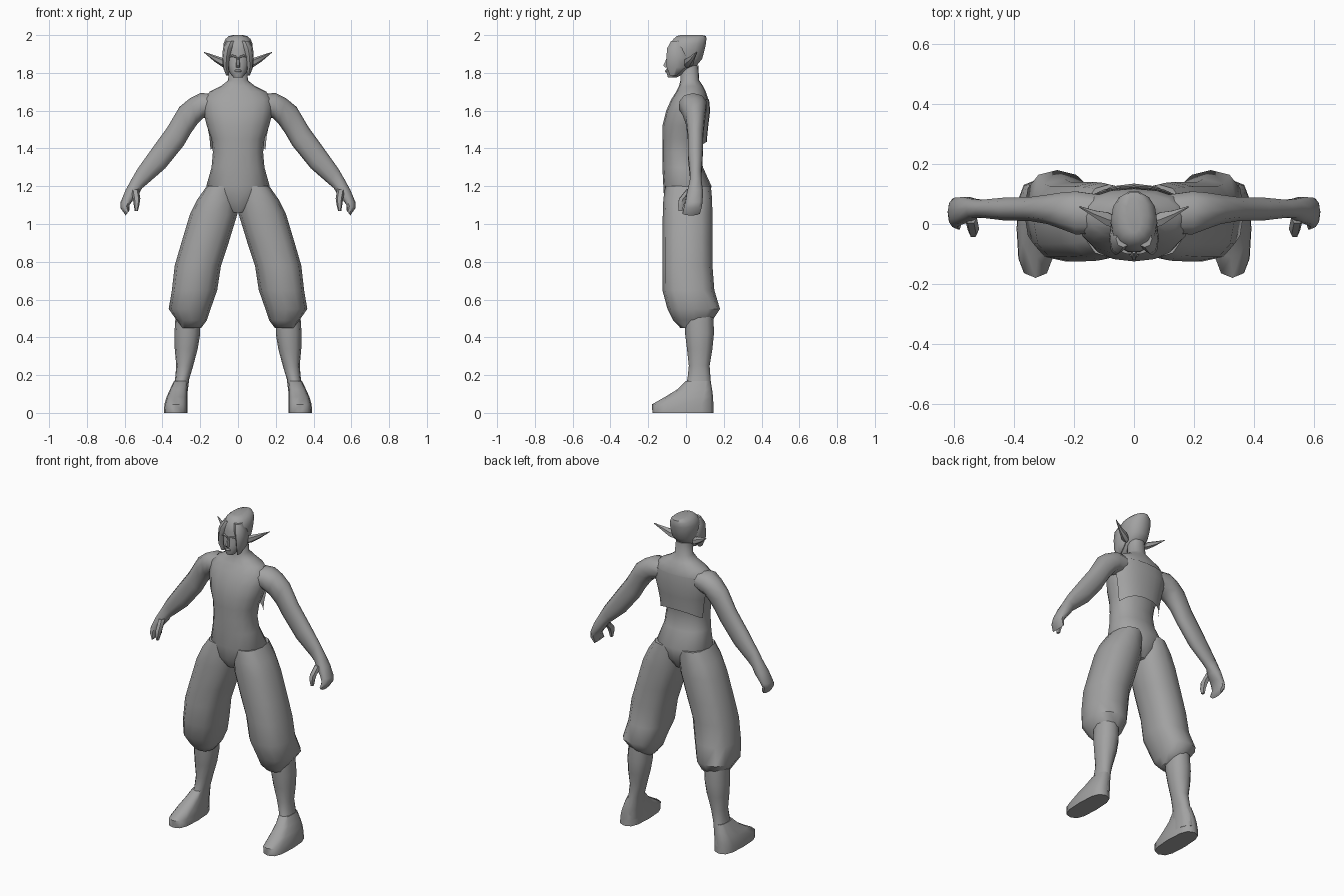
import bpy, bmesh, math

grey = bpy.data.materials.new("plain_grey")
grey.diffuse_color = (0.36, 0.36, 0.36, 1)


def spow(v, p):
    return math.copysign(abs(v) ** p, v)


def loft(name, rings, n=12, power=0.9, mirror=False, arc=None, smooth=50):
    """Skin rings (xa, za, xb, zb, y0, y1): two edge points in XZ plus a depth range."""
    bm = bmesh.new()
    rows = []
    for xa, za, xb, zb, y0, y1 in rings:
        row = []
        for i in range(n):
            if arc:
                a = math.radians(arc[0] + (arc[1] - arc[0]) * i / (n - 1))
            else:
                a = 2 * math.pi * i / n
            c, s = spow(math.cos(a), power), spow(math.sin(a), power)
            row.append(bm.verts.new(((xa + xb) / 2 + c * (xb - xa) / 2,
                                     (y0 + y1) / 2 + s * (y1 - y0) / 2,
                                     (za + zb) / 2 + c * (zb - za) / 2)))
        rows.append(row)
    for r0, r1 in zip(rows, rows[1:]):
        for i in range(n - 1 if arc else n):
            j = (i + 1) % n
            bm.faces.new((r0[i], r0[j], r1[j], r1[i]))
    if not arc:
        bm.faces.new(rows[0])
        bm.faces.new(rows[-1])
    bmesh.ops.recalc_face_normals(bm, faces=bm.faces)
    me = bpy.data.meshes.new(name)
    bm.to_mesh(me)
    bm.free()
    me.materials.append(grey)
    ob = bpy.data.objects.new(name, me)
    bpy.context.collection.objects.link(ob)
    if mirror:
        ob.modifiers.new("mirror", 'MIRROR').use_mirror_merge = False
    bpy.ops.object.select_all(action='DESELECT')
    ob.select_set(True)
    bpy.context.view_layer.objects.active = ob
    bpy.ops.object.shade_smooth_by_angle(angle=math.radians(smooth))
    return ob


def level(rows):
    """Horizontal rings from (z, x0, x1, y0, y1)."""
    return [(x0, z, x1, z, y0, y1) for z, x0, x1, y0, y1 in rows]


def centred(rows):
    """Horizontal symmetric rings from (z, half_width, y0, y1)."""
    return level([(z, -w, w, y0, y1) for z, w, y0, y1 in rows])


# Torso from pelvis to neck
loft("torso", centred([
    (1.06, .05, -.08, .08), (1.12, .12, -.115, .12), (1.20, .168, -.12, .135),
    (1.30, .14, -.125, .09), (1.38, .133, -.125, .075), (1.45, .14, -.125, .085),
    (1.52, .165, -.125, .105), (1.60, .185, -.105, .12), (1.66, .185, -.078, .118),
    (1.70, .15, -.052, .105), (1.73, .09, -.037, .09), (1.76, .053, -.03, .07),
    (1.84, .046, -.03, .065)]), n=16)

# Short back garment with a loose hem, lower at the sides
back = loft("back_vest", centred([
    (1.66, .18, -.07, .122), (1.60, .187, -.09, .128), (1.52, .168, -.09, .118),
    (1.46, .156, -.09, .112), (1.41, .15, -.09, .11)]), n=11, arc=(15, 165))
for v in back.data.vertices:
    if v.co.z < 1.42:
        v.co.z += .025 - .045 * (abs(v.co.x) / .15) ** 3

# Baggy trouser legs gathered below the knee
loft("trouser_leg", level([
    (1.20, .0, .166, -.11, .132), (1.13, .0, .215, -.12, .138), (1.05, .004, .255, -.123, .14),
    (.90, .05, .30, -.125, .14), (.78, .09, .335, -.125, .14), (.65, .11, .35, -.125, .15),
    (.55, .145, .367, -.098, .18), (.49, .165, .325, -.068, .14),
    (.45, .195, .30, -.03, .10)]), mirror=True, power=.82)

# Shin and foot
loft("shin", level([
    (.52, .20, .33, -.01, .145), (.42, .20, .337, -.005, .148), (.34, .213, .335, .005, .14),
    (.25, .237, .327, .015, .125), (.18, .258, .333, .008, .13), (.10, .268, .35, -.02, .138),
    (.04, .27, .36, -.04, .142)]), mirror=True)
loft("foot", level([
    (.0, .267, .392, -.178, .146), (.045, .267, .39, -.18, .145),
    (.085, .268, .378, -.11, .143), (.125, .268, .36, -.045, .138),
    (.17, .266, .338, .0, .13)]), mirror=True, power=.7)

# Arm running from the shoulder to the curled fingers
loft("arm", [
    (.11, 1.69, .11, 1.58, -.035, .10), (.20, 1.693, .185, 1.56, -.038, .112),
    (.255, 1.665, .215, 1.53, -.02, .108), (.31, 1.62, .25, 1.48, -.002, .10),
    (.375, 1.51, .288, 1.415, .008, .092), (.455, 1.40, .385, 1.295, .01, .09),
    (.53, 1.295, .477, 1.215, .02, .082), (.562, 1.24, .507, 1.19, .018, .085),
    (.595, 1.18, .525, 1.16, .004, .092), (.622, 1.115, .552, 1.13, -.004, .09),
    (.622, 1.085, .575, 1.10, -.012, .086), (.595, 1.045, .575, 1.072, -.02, .075)],
    mirror=True, n=10)
loft("thumb", [
    (.565, 1.18, .525, 1.185, .0, .045), (.556, 1.13, .517, 1.135, -.04, .005),
    (.552, 1.10, .522, 1.10, -.045, -.01), (.547, 1.07, .53, 1.07, -.04, -.018)],
    mirror=True, n=6)

# Head with a tapered jaw and flattened crown
loft("head", centred([
    (1.775, .024, -.096, -.05), (1.80, .044, -.104, .0), (1.84, .064, -.103, .06),
    (1.875, .073, -.097, .088), (1.92, .078, -.094, .10), (1.955, .077, -.085, .108),
    (1.98, .066, -.068, .11), (1.995, .048, -.05, .108), (2.0, .025, -.03, .09)]), n=14)
loft("nose", centred([
    (1.885, .006, -.10, -.085), (1.84, .011, -.122, -.085), (1.828, .012, -.113, -.085)]),
    n=6, power=1)
loft("mouth", centred([
    (1.803, .016, -.107, -.09), (1.81, .018, -.112, -.09), (1.818, .014, -.106, -.09)]), n=8)
loft("brow", [
    (.008, 1.878, .008, 1.89, -.102, -.085), (.03, 1.885, .03, 1.897, -.1, -.08),
    (.05, 1.88, .05, 1.89, -.09, -.07)], n=6, mirror=True)

# Hair locks framing the face, and pointed ears
loft("hair_lock", level([
    (1.97, .012, .06, -.078, -.02), (1.93, .026, .08, -.1, .0), (1.88, .04, .083, -.104, .012),
    (1.83, .046, .08, -.102, .0), (1.785, .047, .062, -.085, -.05)]), n=8, mirror=True)
loft("ear", [
    (.068, 1.872, .062, 1.825, -.012, .03), (.09, 1.882, .085, 1.833, -.01, .042),
    (.13, 1.895, .125, 1.86, .018, .046), (.182, 1.912, .18, 1.907, .054, .06)],
    n=6, mirror=True, smooth=35)
